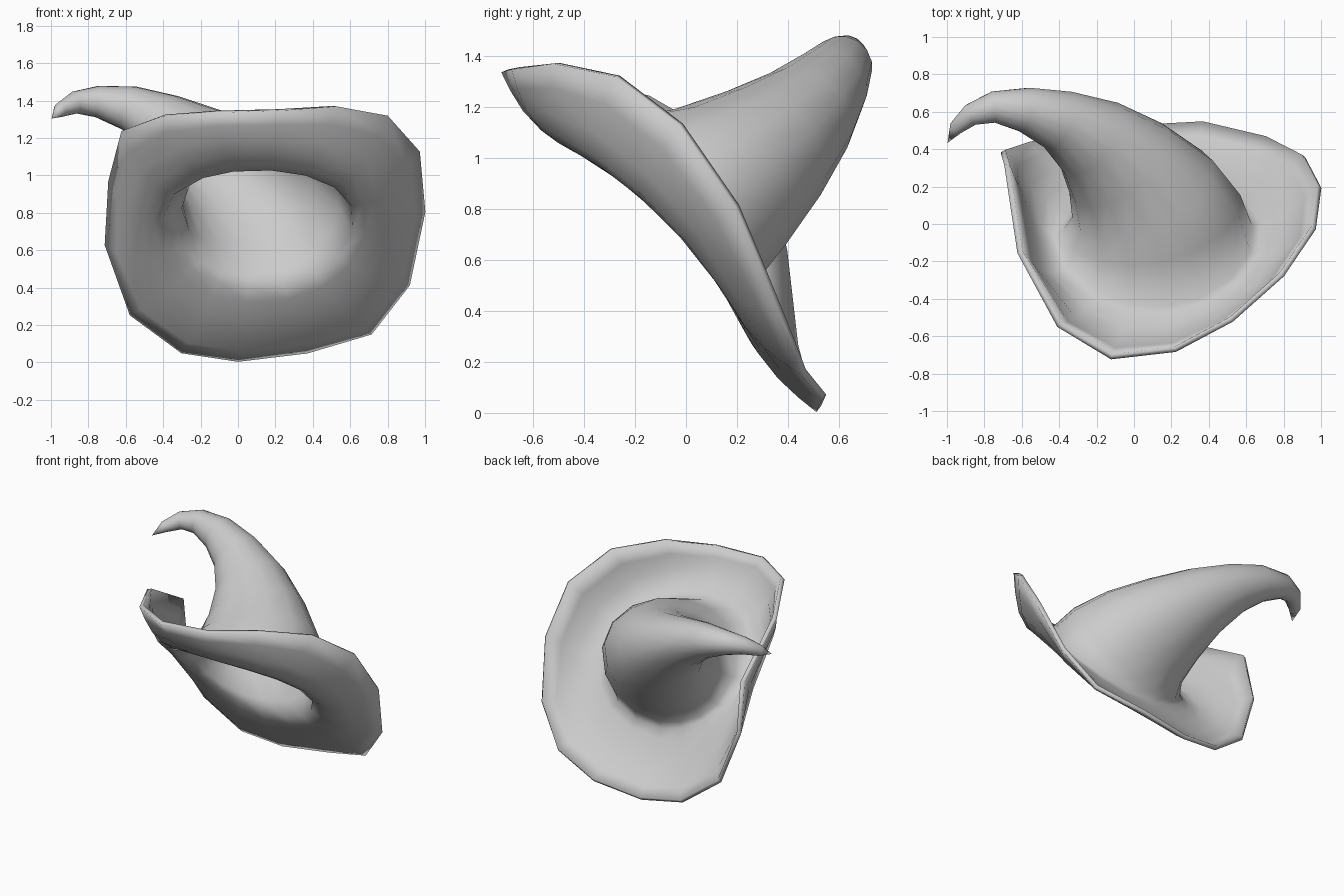
import bpy, bmesh, math
from mathutils import Vector

if "Cube" in bpy.data.objects:
    bpy.data.objects.remove(bpy.data.objects["Cube"], do_unlink=True)

# Felt material
felt = bpy.data.materials.new("grey_felt")
felt.use_nodes = True
COLOUR = (0.6, 0.6, 0.6, 1)
felt.diffuse_color = COLOUR
felt.node_tree.nodes["Principled BSDF"].inputs["Base Color"].default_value = COLOUR

# Wavy outer edge of the brim, folded up on its right side
RIM = [Vector(p) for p in (
    (-.12, -.71, 1.34), (.22, -.67, 1.35), (.52, -.51, 1.37), (.79, -.27, 1.32),
    (.96, -.02, 1.13), (.99, .20, .81), (.91, .36, .42), (.71, .46, .16),
    (.37, .54, .06), (0, .52, .015), (-.30, .48, .06), (-.57, .43, .26),
    (-.70, .39, .63), (-.68, .32, .97), (-.61, -.15, 1.24), (-.40, -.54, 1.32))]
# Direction of each rim point around the opening, measured in the brim plane
SPREAD = [Vector(p) for p in RIM]
SPREAD[13].y = .10

# Crown centre line: position, radius across, radius down the slope
CROWN = [
    (Vector((.11, -.12, .72)), .52, .46),
    (Vector((.10, .01, .80)), .47, .40),
    (Vector((.05, .15, .90)), .40, .335),
    (Vector((-.07, .315, 1.03)), .315, .265),
    (Vector((-.22, .455, 1.16)), .23, .20),
    (Vector((-.40, .555, 1.28)), .155, .145),
    (Vector((-.58, .61, 1.36)), .108, .105),
    (Vector((-.75, .625, 1.395)), .07, .07),
    (Vector((-.87, .585, 1.39)), .045, .045),
    (Vector((-.95, .515, 1.35)), .024, .024)]
TIP = Vector((-.99, .445, 1.31))
BOW = .07

# Frame at the head opening
axis = Vector((0, .7, .71)).normalized()
u = Vector((1, 0, 0))
v = axis.cross(u)
origin = CROWN[0][0]
angles = [math.atan2((p - origin).dot(v), (p - origin).dot(u)) for p in SPREAD]


def ring(centre, ru, rv, u, v, lift):
    return [centre + u * ru * math.cos(a) + v * rv * math.sin(a) + lift * math.cos(a) ** 2
            for a in angles]


# Brim rows from the edge inward, dipping more where the edge curls up
opening = ring(*CROWN[0], u, v, axis * BOW)
rows = [RIM]
for t in (.82, .6, .35, .15):
    row = []
    for o, r in zip(opening, RIM):
        curl = max(0, (r - o).dot(axis))
        row.append(o.lerp(r, t) - axis * (.035 + .25 * curl) * math.sin(math.pi * t))
    rows.append(row)
rows.append(opening)

# Crown rows, with the frame carried along the bending centre line
centres = [c[0] for c in CROWN] + [TIP]
direction = axis.copy()
for i in range(1, len(CROWN)):
    tangent = (centres[i + 1] - centres[i - 1]).normalized()
    turn = direction.rotation_difference(tangent)
    u, v, direction = turn @ u, turn @ v, tangent
    rows.append(ring(*CROWN[i], u, v, axis * BOW * max(0, 1 - i / 3)))

# Skin the rows and close the point
bm = bmesh.new()
grid = [[bm.verts.new(p) for p in row] for row in rows]
n = len(RIM)
for lower, upper in zip(grid, grid[1:]):
    for i in range(n):
        j = (i + 1) % n
        bm.faces.new((lower[i], lower[j], upper[j], upper[i]))
point = bm.verts.new(TIP)
for i in range(n):
    bm.faces.new((grid[-1][i], grid[-1][(i + 1) % n], point))
bmesh.ops.recalc_face_normals(bm, faces=bm.faces)
mesh = bpy.data.meshes.new("hat")
bm.to_mesh(mesh)
bm.free()
mesh.materials.append(felt)
hat = bpy.data.objects.new("pointed_hat", mesh)
bpy.context.collection.objects.link(hat)

# Felt thickness and soft shading
shell = hat.modifiers.new("thickness", 'SOLIDIFY')
shell.thickness = .03
shell.offset = 0
bpy.context.view_layer.objects.active = hat
hat.select_set(True)
bpy.ops.object.modifier_apply(modifier=shell.name)
bpy.ops.object.shade_smooth()
